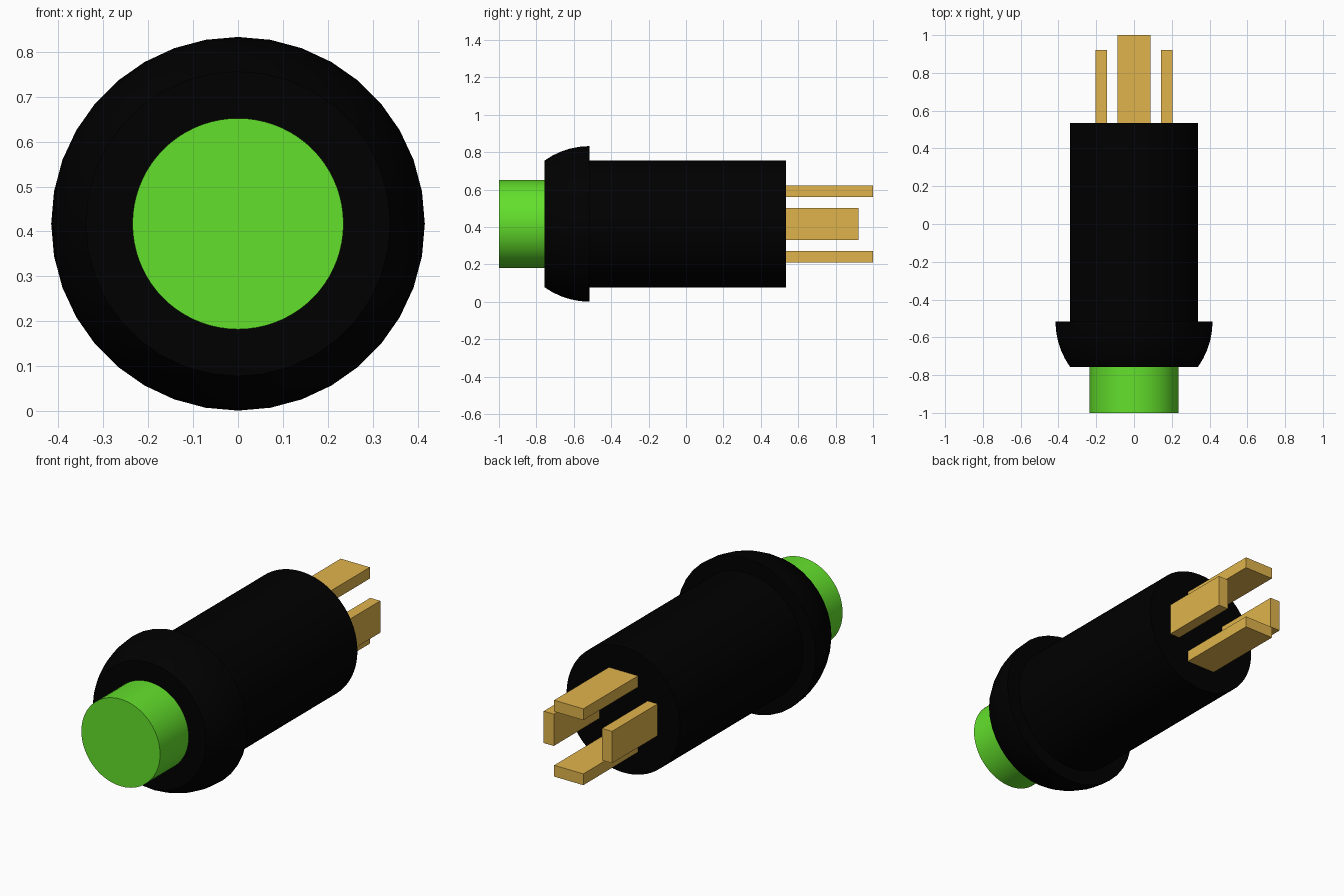
import bpy, bmesh, math

cube = bpy.data.objects.get("Cube")
if cube:
    bpy.data.objects.remove(cube, do_unlink=True)

AXIS_Z = 0.417      # height of the long axis
BEZEL_R = 0.416
BODY_R = 0.339


def material(name, rgb):
    mat = bpy.data.materials.new(name)
    mat.use_nodes = True
    mat.diffuse_color = (*rgb, 1)
    bsdf = next(n for n in mat.node_tree.nodes if n.type == 'BSDF_PRINCIPLED')
    bsdf.inputs["Base Color"].default_value = (*rgb, 1)
    return mat


BLACK = material("black plastic", (0.0, 0.0, 0.0))
GREEN = material("green plastic", (0.125, 0.745, 0.025))
BRASS = material("brass", (0.745, 0.456, 0.072))


def add_object(name, bm, mat):
    bmesh.ops.recalc_face_normals(bm, faces=bm.faces)
    mesh = bpy.data.meshes.new(name)
    bm.to_mesh(mesh)
    bm.free()
    mesh.materials.append(mat)
    obj = bpy.data.objects.new(name, mesh)
    obj.location.z = AXIS_Z
    bpy.context.collection.objects.link(obj)
    return obj


def lathe(name, profile, sides, mat):
    """Closed solid turned around the y axis from (y, radius) points."""
    bm = bmesh.new()
    rings = []
    for y, r in profile:
        angles = [2 * math.pi * i / sides for i in range(sides)]
        rings.append([bm.verts.new((r * math.cos(a), y, r * math.sin(a))) for a in angles])
    for a, b in zip(rings, rings[1:]):
        for i in range(sides):
            j = (i + 1) % sides
            bm.faces.new((a[i], a[j], b[j], b[i]))
    bm.faces.new(rings[0])
    bm.faces.new(rings[-1])
    obj = add_object(name, bm, mat)
    bpy.ops.object.select_all(action='DESELECT')
    obj.select_set(True)
    bpy.context.view_layer.objects.active = obj
    bpy.ops.object.shade_smooth_by_angle(angle=math.radians(30))


def box(name, lo, hi, mat):
    bm = bmesh.new()
    bmesh.ops.create_cube(bm, size=1)
    for v in bm.verts:
        v.co = [(a + b) / 2 + c * (b - a) for a, b, c in zip(lo, hi, v.co)]
    add_object(name, bm, mat)


# Barrel, and the domed bezel: a slice of a sphere cut flat at the front
lathe("body", [(-0.55, BODY_R), (0.534, BODY_R)], 72, BLACK)
cut = math.acos(BODY_R / BEZEL_R)
dome = [(-0.515 - BEZEL_R * math.sin(cut * t / 5), BEZEL_R * math.cos(cut * t / 5))
        for t in range(5, -1, -1)]
lathe("bezel", dome, 36, BLACK)

# Push button
lathe("button", [(-1.0, 0.235), (-0.74, 0.235)], 72, GREEN)

# Four terminals: a longer upper and lower pair, a shorter side pair
for side, label in ((1, "upper"), (-1, "lower")):
    z0, z1 = sorted((side * 0.145, side * 0.206))
    box(label + "_terminal", (-0.087, 0.50, z0), (0.087, 1.0, z1), BRASS)
for side, label in ((1, "left"), (-1, "right")):
    x0, x1 = sorted((side * 0.144, side * 0.204))
    box(label + "_terminal", (x0, 0.50, -0.086), (x1, 0.922, 0.086), BRASS)
